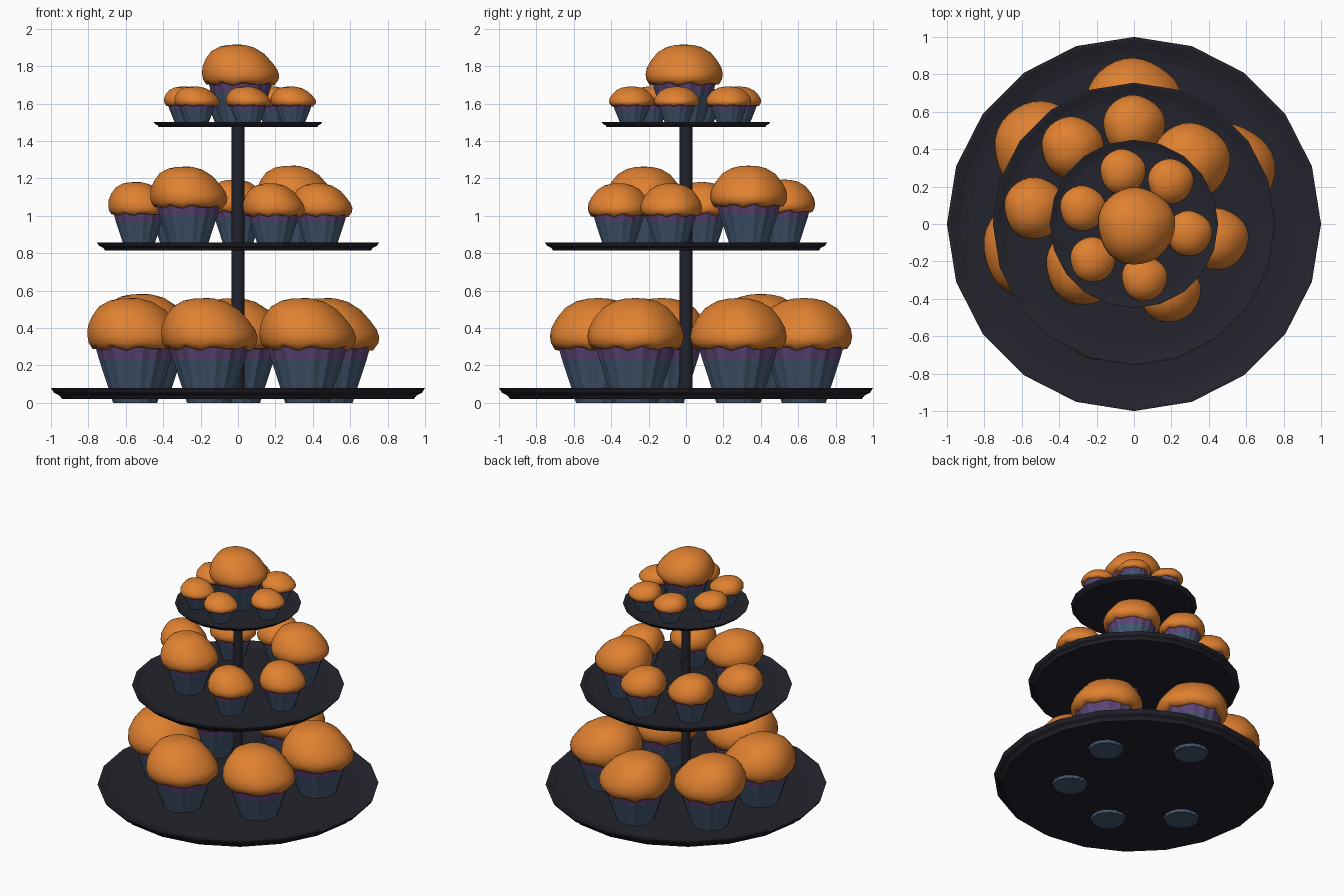
import bpy, bmesh, math

if "Cube" in bpy.data.objects:
    bpy.data.objects.remove(bpy.data.objects["Cube"])


def material(name, rgb):
    m = bpy.data.materials.new(name)
    m.diffuse_color = (*rgb, 1)
    m.use_nodes = True
    m.node_tree.nodes["Principled BSDF"].inputs["Base Color"].default_value = m.diffuse_color
    return m


DARK = material("dark_stand", (0.017, 0.017, 0.026))
BLUE = material("blue_paper", (0.055, 0.098, 0.165))
PURPLE = material("purple_band", (0.115, 0.06, 0.19))
ORANGE = material("orange_cake", (0.75, 0.22, 0.03))


def lathe(name, profile, segs, mats, tweak=None, smooth=False, rule=None):
    """Revolve (radius, z) points; zero radius points become poles."""
    bm = bmesh.new()
    rings = []
    for k, (r, z) in enumerate(profile):
        if r == 0:
            rings.append([bm.verts.new((0, 0, z))] * segs)
            continue
        ring = []
        for i in range(segs):
            a = 2 * math.pi * i / segs
            rr, zz, dx = tweak(k, i, a, r, z) if tweak else (r, z, 0)
            ring.append(bm.verts.new((rr * math.cos(a) + dx, rr * math.sin(a), zz)))
        rings.append(ring)
    for lo, hi in zip(rings, rings[1:]):
        for i in range(segs):
            j = (i + 1) % segs
            quad = list(dict.fromkeys((lo[i], lo[j], hi[j], hi[i])))
            f = bm.faces.new(quad)
            f.smooth = smooth
            if rule:
                f.material_index = rule(f.calc_center_median())
    bmesh.ops.recalc_face_normals(bm, faces=bm.faces)
    me = bpy.data.meshes.new(name)
    bm.to_mesh(me)
    bm.free()
    for m in mats:
        me.materials.append(m)
    return me


def place(name, mesh, loc=(0, 0, 0), scale=(1, 1, 1)):
    ob = bpy.data.objects.new(name, mesh)
    ob.location, ob.scale = loc, scale
    bpy.context.collection.objects.link(ob)
    return ob


# Stand: three dished plates and a pole
plate = lathe("plate", [(0, 0), (0.94, 0), (0.955, 0.02), (0.985, 0.035), (1, 0.06),
                        (0.985, 0.06), (0.93, 0.04), (0.88, 0.03), (0, 0.03)], 20, [DARK])
for name, r, z in (("bottom_plate", 1, 0.02), ("middle_plate", 0.755, 0.813), ("top_plate", 0.45, 1.474)):
    place(name, plate, (0, 0, z), (r, r, r))
place("pole", lathe("pole", [(0, 0.03), (0.034, 0.03), (0.034, 1.48), (0, 1.48)], 16, [DARK]))


# Pleated paper cup with a purple upper band
def pleat(k, i, a, r, z):
    return r * (1.02 if i % 2 else 0.98), z, 0


cup = lathe("paper_cup", [(0, 0), (0.118, 0), (0.14, 0.07), (0.194, 0.235), (0.212, 0.3), (0, 0.3)],
            32, [BLUE, PURPLE], pleat, rule=lambda c: int(c.z > 0.24))


# Lopsided muffin dome with a ragged lower edge
def lump(k, i, a, r, z):
    t = max(0, (z - 0.34) / 0.22)
    rr = r * (1 + 0.02 * math.sin(3 * a + 1) + 0.012 * math.sin(5 * a))
    zz = z + (0.008 * math.sin(8 * a) + 0.005 * math.sin(11 * a) if k in (1, 2) else 0)
    return rr, zz - 0.05 * t * (1 - t) * math.cos(a), -0.025 * t


dome = lathe("muffin_dome", [(0, 0.3), (0.205, 0.29), (0.232, 0.293), (0.252, 0.32), (0.258, 0.355),
                             (0.25, 0.4), (0.222, 0.45), (0.178, 0.505), (0.115, 0.543),
                             (0.055, 0.557), (0, 0.56)], 32, [ORANGE], lump, smooth=True)

# Cupcakes per tier: x, y, base z, width scale, height scale
tiers = {
    "bottom": [(0, 0.63, 0, 1, 1), (-0.49, 0.4, 0.022, 1, 1), (-0.55, -0.13, 0, 1, 1),
               (-0.155, -0.47, 0, 1, 1), (0.37, -0.27, 0, 1, 1), (0.495, 0.28, 0, 1, 1)],
    "middle": [(0, 0.525, 0.835, 0.64, 0.64), (-0.33, 0.41, 0.82, 0.64, 0.64),
               (-0.53, 0.085, 0.822, 0.64, 0.64), (0.445, -0.08, 0.815, 0.64, 0.64),
               (0.19, -0.36, 0.815, 0.64, 0.64), (0.305, 0.335, 0.82, 0.8, 0.8),
               (-0.265, -0.225, 0.815, 0.8, 0.8)],
    "top": [(0.012, -0.01, 1.476, 0.8, 0.785), (-0.06, 0.28, 1.478, 0.47, 0.38),
            (0.195, 0.228, 1.478, 0.47, 0.38), (0.295, -0.05, 1.478, 0.47, 0.38),
            (0.055, -0.29, 1.478, 0.47, 0.38), (-0.22, -0.19, 1.478, 0.47, 0.38),
            (-0.275, 0.085, 1.478, 0.47, 0.38)],
}
for tier, cakes in tiers.items():
    for n, (x, y, z, s, h) in enumerate(cakes, 1):
        place(f"{tier}_paper_cup_{n}", cup, (x, y, z), (s, s, h))
        place(f"{tier}_muffin_dome_{n}", dome, (x, y, z), (s, s, h))
